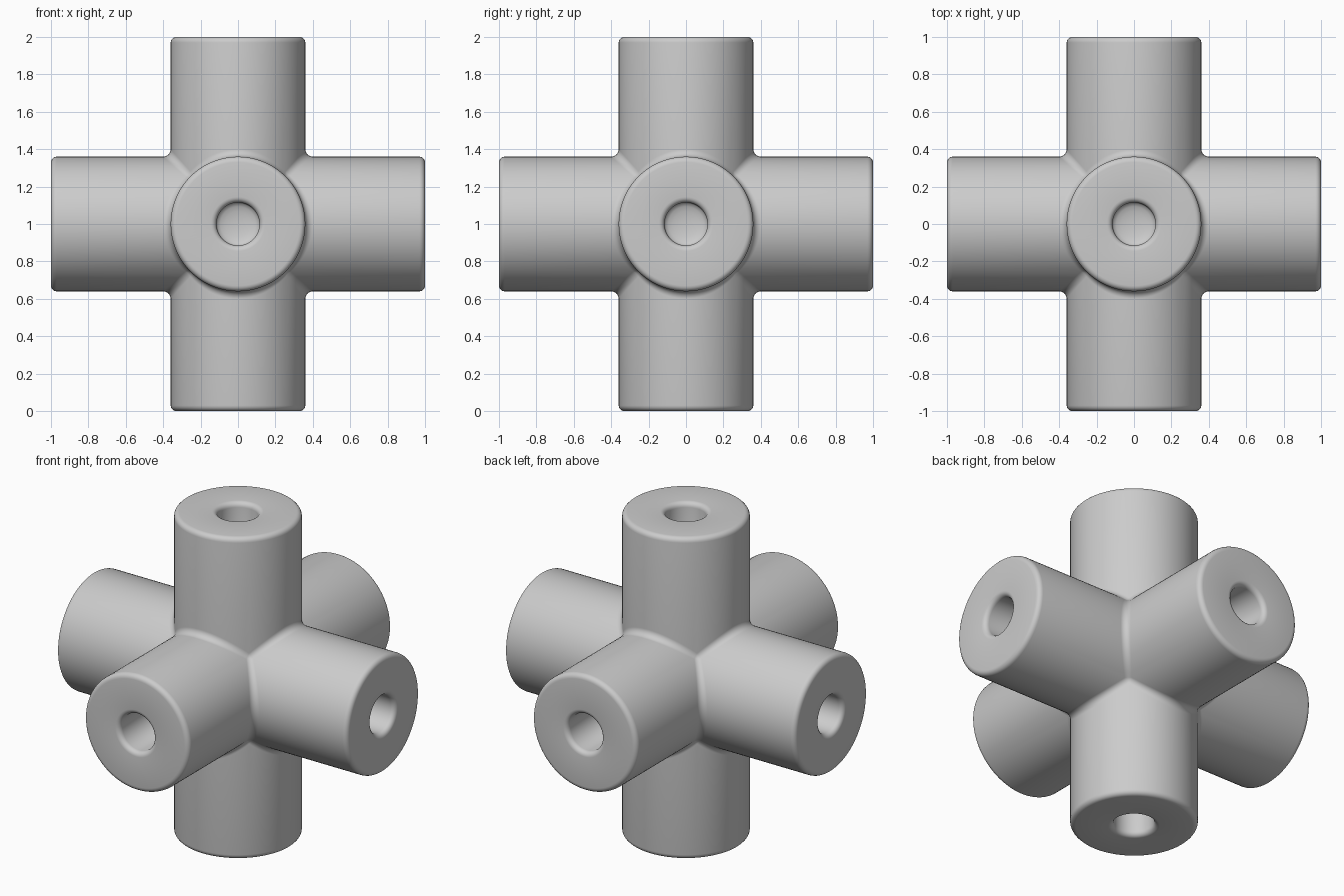
import bpy, bmesh, math
from mathutils import Vector, Matrix

if "Cube" in bpy.data.objects:
    bpy.data.objects.remove(bpy.data.objects["Cube"])

R, FILLET, ROUND = 0.36, 0.04, 0.03      # arm radius, crease fillet, edge rounding
HOLE, DEPTH, BOWL = 0.115, 0.42, 0.03    # blind hole radius, depth, bowl-shaped floor
SEG, STEPS = 96, 5


def end_profile():
    """(axial, radius) from the outer wall over the end face into the hole."""
    pts = []
    for i in range(STEPS + 1):                       # rounded outer edge
        a = math.pi / 2 * i / STEPS
        pts.append((1 - ROUND + ROUND * math.sin(a), R - ROUND + ROUND * math.cos(a)))
    for i in range(STEPS + 1):                       # rounded hole rim
        a = math.pi / 2 * i / STEPS
        pts.append((1 - ROUND + ROUND * math.cos(a), HOLE + ROUND - ROUND * math.sin(a)))
    for i in range(STEPS + 1):                       # hole wall and shallow floor
        a = math.pi / 2 * i / STEPS
        pts.append((1 - DEPTH - BOWL * math.sin(a), HOLE * math.cos(a)))
    return pts


def columns():
    """Angle and fillet target direction for every lengthwise strip of the +x arm."""
    cols = []
    for k in range(SEG):
        a = 2 * math.pi * k / SEG
        c, s = math.cos(a), math.sin(a)
        n = Vector((0, c, s))
        to_y = (n + Vector((abs(c), 0, s))).normalized()
        to_z = (n + Vector((abs(s), c, 0))).normalized()
        if k % (SEG // 4) == SEG // 8:               # corner where three arms meet
            mid = Vector((1, math.copysign(1, c), math.copysign(1, s))).normalized()
            fan = [to_y, (to_y + mid).normalized(), mid, (to_z + mid).normalized(), to_z]
            if c * s < 0:
                fan.reverse()
            cols += [(a, t) for t in fan]
        else:
            cols.append((a, to_y if abs(c) > abs(s) else to_z))
    return cols


def strip(a, target, profile):
    c, s = math.cos(a), math.sin(a)
    n = Vector((0, c, s))
    centre = Vector(((R + FILLET) * max(abs(c), abs(s)), (R + FILLET) * c, (R + FILLET) * s))
    pts = []
    for i in range(STEPS + 1):                       # rolling-ball fillet to the arm wall
        d = target.lerp(n, i / STEPS).normalized()
        pts.append(centre - FILLET * d)
    return pts + [Vector((x, r * c, r * s)) for x, r in profile]


# Six identical arms welded along their creases
bm = bmesh.new()
profile = end_profile()
strips = [strip(a, t, profile) for a, t in columns()]
turns = [Matrix.Rotation(math.pi / 2 * i, 3, 'Z') for i in range(4)]
turns += [Matrix.Rotation(s * math.pi / 2, 3, 'Y') for s in (1, -1)]
for turn in turns:
    grid = [[bm.verts.new(turn @ p + Vector((0, 0, 1))) for p in st] for st in strips]
    for i, col in enumerate(grid):
        nxt = grid[(i + 1) % len(grid)]
        for j in range(len(col) - 1):
            bm.faces.new((col[j], nxt[j], nxt[j + 1], col[j + 1]))
bmesh.ops.remove_doubles(bm, verts=bm.verts, dist=0.0002)
bmesh.ops.dissolve_degenerate(bm, edges=bm.edges, dist=0.0001)
bmesh.ops.recalc_face_normals(bm, faces=bm.faces)

mesh = bpy.data.meshes.new("six_way_connector")
bm.to_mesh(mesh)
bm.free()
connector = bpy.data.objects.new("six_way_connector", mesh)
bpy.context.collection.objects.link(connector)

grey = bpy.data.materials.new("light_grey")
grey.diffuse_color = (0.6, 0.6, 0.6, 1)
grey.use_nodes = True
grey.node_tree.nodes["Principled BSDF"].inputs["Base Color"].default_value = grey.diffuse_color
mesh.materials.append(grey)

bpy.context.view_layer.objects.active = connector
connector.select_set(True)
bpy.ops.object.shade_smooth_by_angle(angle=math.radians(40))
